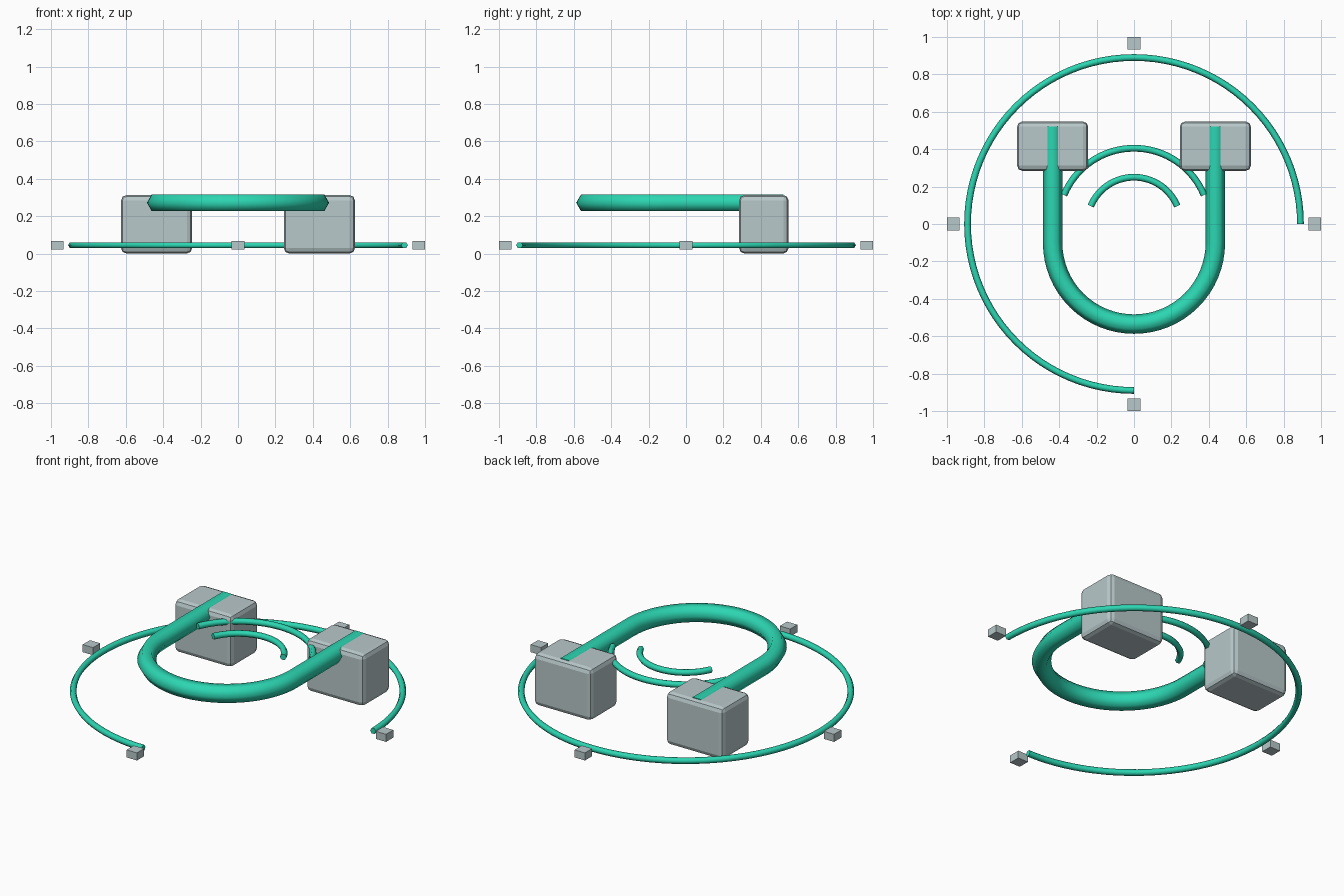
import bpy
import bmesh
from math import cos, sin, pi, radians
from mathutils import Vector

if "Cube" in bpy.data.objects:
    bpy.data.objects.remove(bpy.data.objects["Cube"])


def make_material(name, colour):
    mat = bpy.data.materials.new(name)
    mat.use_nodes = True
    mat.diffuse_color = colour
    mat.node_tree.nodes["Principled BSDF"].inputs["Base Color"].default_value = colour
    return mat


teal = make_material("teal", (0.025, 0.672, 0.445, 1))
grey = make_material("pale grey", (0.48, 0.578, 0.59, 1))


def add_object(name, bm, mat):
    bmesh.ops.recalc_face_normals(bm, faces=bm.faces)
    mesh = bpy.data.meshes.new(name)
    bm.to_mesh(mesh)
    bm.free()
    mesh.materials.append(mat)
    obj = bpy.data.objects.new(name, mesh)
    bpy.context.collection.objects.link(obj)
    return obj


def arc(radius, start, end, steps, cy=0.0):
    angles = [radians(start + (end - start) * i / steps) for i in range(steps + 1)]
    return [Vector((radius * cos(a), cy + radius * sin(a), 0)) for a in angles]


def tube(name, path, z, radius, mat, sides=6):
    """Sweep a six-sided section along a flat path, smooth sides, flat end caps."""
    bm = bmesh.new()
    rings = []
    for i, p in enumerate(path):
        before = (p - path[i - 1]).normalized() if i > 0 else Vector()
        after = (path[i + 1] - p).normalized() if i < len(path) - 1 else Vector()
        t = (before + after).normalized()
        out = Vector((t.y, -t.x, 0))
        rings.append([bm.verts.new(p + out * radius * cos(2 * pi * k / sides)
                      + Vector((0, 0, z + radius * sin(2 * pi * k / sides))))
                      for k in range(sides)])
    for a, b in zip(rings, rings[1:]):
        for k in range(sides):
            n = (k + 1) % sides
            bm.faces.new((a[k], a[n], b[n], b[k])).smooth = True
    caps = [bm.faces.new(rings[0]), bm.faces.new(rings[-1])]
    bmesh.ops.split_edges(bm, edges=list({e for f in caps for e in f.edges}))
    return add_object(name, bm, mat)


def box(name, centre, size, mat, bevel=0.0):
    bm = bmesh.new()
    bmesh.ops.create_cube(bm, size=1)
    bmesh.ops.scale(bm, vec=size, verts=bm.verts)
    bmesh.ops.translate(bm, vec=centre, verts=bm.verts)
    obj = add_object(name, bm, mat)
    if bevel:
        mod = obj.modifiers.new("rounded edges", "BEVEL")
        mod.width = bevel
        mod.segments = 2
    return obj


# Horseshoe bar: two straight legs joined by a half circle
leg = 0.435
bar_z = 0.272
horseshoe = ([Vector((-leg, 0.52, 0))] + arc(leg, 180, 360, 32, cy=-0.1)
             + [Vector((leg, 0.52, 0))])
tube("horseshoe_bar", horseshoe, bar_z, 0.052, teal)

# Pole blocks on the leg ends
for side, sign in (("left", 1), ("right", -1)):
    box(side + "_pole_block", (sign * leg, 0.416, 0.157), (0.38, 0.264, 0.312), grey, 0.028)

# Field arcs between the poles
tube("large_field_arc", arc(0.405, 22.5, 157.5, 32), bar_z, 0.018, teal)
tube("small_field_arc", arc(0.25, 22.5, 157.5, 28), bar_z, 0.018, teal)

# Outer three-quarter ring with four marker blocks
ring_z = 0.045
tube("outer_ring", arc(0.89, 0, 270, 72), ring_z, 0.018, teal)
for i, side in enumerate(("left", "back", "right", "front")):
    a = i * pi / 2
    box(side + "_marker", (0.966 * cos(a), 0.966 * sin(a), ring_z), (0.068, 0.068, 0.045), grey)
